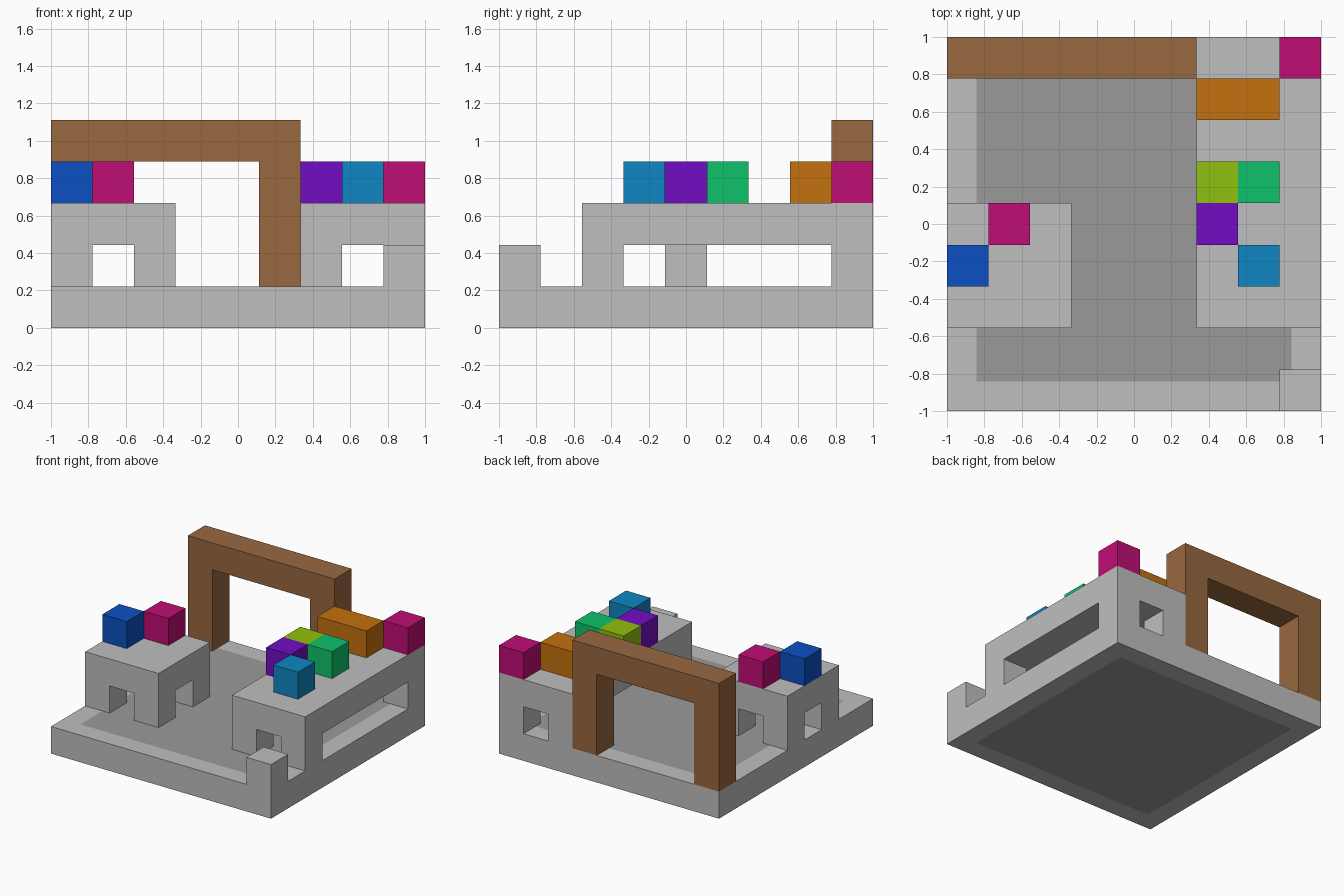
import bpy, bmesh
from mathutils import Vector

if "Cube" in bpy.data.objects:
    bpy.data.objects.remove(bpy.data.objects["Cube"], do_unlink=True)

U = 2 / 9  # one cell of the 9 x 9 layout


def at(x, y, z):
    """Cell coordinates to world position."""
    return Vector((x * U - 1, y * U - 1, z * U))


def material(name, rgb):
    lin = [((c / 255 + 0.055) / 1.055) ** 2.4 if c > 10 else c / 255 / 12.92 for c in rgb]
    m = bpy.data.materials.new(name)
    m.use_nodes = True
    m.diffuse_color = (*lin, 1)
    bsdf = next(n for n in m.node_tree.nodes if n.type == 'BSDF_PRINCIPLED')
    bsdf.inputs["Base Color"].default_value = (*lin, 1)
    return m


STONE = material("light grey", (191, 191, 191))
FLOOR = material("dark grey", (154, 154, 154))
WOOD = material("brown", (152, 104, 65))
BLUE = material("blue", (12, 80, 194))
MAGENTA = material("magenta", (191, 14, 117))
PURPLE = material("purple", (113, 13, 194))
CYAN = material("cyan", (14, 134, 194))
LIME = material("lime", (144, 192, 14))
GREEN = material("green", (14, 194, 106))
ORANGE = material("orange", (195, 113, 14))


def box_mesh(lo, hi):
    """Box between two cell corners."""
    a, b = at(*lo), at(*hi)
    bm = bmesh.new()
    bmesh.ops.create_cube(bm, size=1)
    for v in bm.verts:
        v.co = (a + b) / 2 + v.co * (b - a)
    return bm


def finish(bm, name, *mats):
    bmesh.ops.recalc_face_normals(bm, faces=bm.faces[:])
    me = bpy.data.meshes.new(name)
    bm.to_mesh(me)
    bm.free()
    for m in mats:
        me.materials.append(m)
    ob = bpy.data.objects.new(name, me)
    bpy.context.collection.objects.link(ob)
    return ob


def platform(name, x0, x1, y0, y1):
    """Raised slab standing on four one-cell corner legs."""
    bm = box_mesh((x0, y0, 2), (x1, y1, 3))
    # Cut lines one cell in from each side
    cuts = [(x0 + 1, y0, 'X'), (x1 - 1, y0, 'X'), (x0, y0 + 1, 'Y'), (x0, y1 - 1, 'Y')]
    for x, y, axis in cuts:
        geom = bm.verts[:] + bm.edges[:] + bm.faces[:]
        bmesh.ops.bisect_plane(bm, geom=geom, plane_co=at(x, y, 2),
                               plane_no=(1, 0, 0) if axis == 'X' else (0, 1, 0))
    bm.normal_update()
    # Pull the four corner cells of the underside down into legs
    a, b = at(x0 + 1, y0 + 1, 0), at(x1 - 1, y1 - 1, 0)
    corners = []
    for f in bm.faces:
        c = f.calc_center_median()
        if f.normal.z < -0.5 and not a.x < c.x < b.x and not a.y < c.y < b.y:
            corners.append(f)
    legs = bmesh.ops.extrude_discrete_faces(bm, faces=corners)["faces"]
    bmesh.ops.translate(bm, vec=(0, 0, -U), verts=list({v for f in legs for v in f.verts}))
    finish(bm, name, STONE)


# Base slab, with a dark panel inset flush in its top and underside
bm = box_mesh((0, 0, 0), (9, 9, 1))
bm.normal_update()
panels = [f for f in bm.faces if abs(f.normal.z) > 0.5]
bmesh.ops.inset_individual(bm, faces=panels, thickness=U)
for f in panels:
    f.material_index = 1
finish(bm, "base_slab", STONE, FLOOR)

# Stone platforms and corner post
platform("right_platform", 0, 3, 2, 5)
platform("left_platform", 6, 9, 2, 9)
finish(box_mesh((8, 0, 1), (9, 1, 2)), "corner_post", STONE)

# Wooden archway along the back, extruded from its outline
outline = [(0, 1), (1, 1), (1, 4), (5, 4), (5, 1), (6, 1), (6, 5), (0, 5)]
bm = bmesh.new()
face = bm.faces.new([bm.verts.new(at(x, 8, z)) for x, z in outline])
ext = bmesh.ops.extrude_face_region(bm, geom=[face])["geom"]
bmesh.ops.translate(bm, vec=(0, U, 0),
                    verts=[g for g in ext if isinstance(g, bmesh.types.BMVert)])
if not any((f.normal.y < -0.5 for f in bm.faces if len(f.verts) == 8)):
    bm.normal_update()
finish(bm, "archway", WOOD)

# Coloured blocks on the platforms: name, x cell, y cell, width in cells, colour
blocks = [
    ("blue_block", 0, 3, 1, BLUE),
    ("right_magenta_block", 1, 4, 1, MAGENTA),
    ("purple_block", 6, 4, 1, PURPLE),
    ("cyan_block", 7, 3, 1, CYAN),
    ("lime_block", 6, 5, 1, LIME),
    ("green_block", 7, 5, 1, GREEN),
    ("orange_block", 6, 7, 2, ORANGE),
    ("left_magenta_block", 8, 8, 1, MAGENTA),
]
for name, x, y, w, mat in blocks:
    finish(box_mesh((x, y, 3), (x + w, y + 1, 4)), name, mat)
